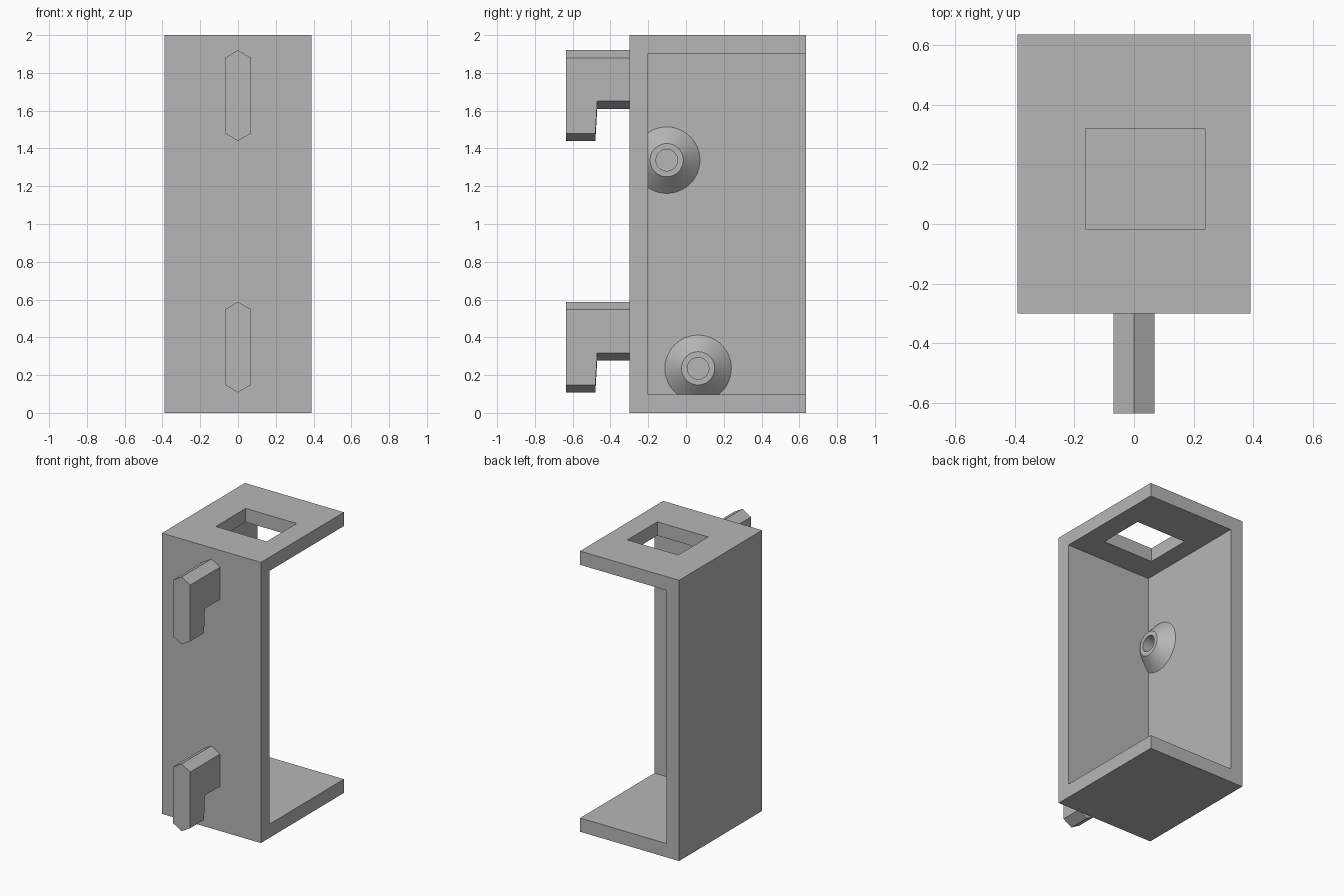
import bpy
import bmesh
import math

cube = bpy.data.objects.get("Cube")
if cube:
    bpy.data.objects.remove(cube, do_unlink=True)

# One plain grey for everything
grey = bpy.data.materials.new("plain grey")
grey.use_nodes = True
colour = (0.47, 0.47, 0.47, 1)
grey.diffuse_color = colour
grey.node_tree.nodes["Principled BSDF"].inputs["Base Color"].default_value = colour

# Main sizes
HALF_X, FRONT, BACK, HEIGHT, WALL = 0.39, -0.3, 0.635, 2.0, 0.098


def make_object(name, bm):
    bmesh.ops.recalc_face_normals(bm, faces=bm.faces)
    mesh = bpy.data.meshes.new(name)
    bm.to_mesh(mesh)
    bm.free()
    mesh.materials.append(grey)
    obj = bpy.data.objects.new(name, mesh)
    bpy.context.collection.objects.link(obj)
    return obj


def select_only(obj):
    bpy.ops.object.select_all(action='DESELECT')
    obj.select_set(True)
    bpy.context.view_layer.objects.active = obj


def box(name, low, high):
    bm = bmesh.new()
    bmesh.ops.create_cube(bm, size=1)
    for v in bm.verts:
        v.co = [a if c < 0 else b for c, a, b in zip(v.co, low, high)]
    return make_object(name, bm)


def cut(target, cutter):
    cutter.hide_render = True
    mod = target.modifiers.new("cut", 'BOOLEAN')
    mod.operation = 'DIFFERENCE'
    mod.solver = 'EXACT'
    mod.object = cutter
    select_only(target)
    bpy.ops.object.modifier_apply(modifier=mod.name)
    bpy.data.objects.remove(cutter, do_unlink=True)


def hook(name, top):
    # Side outline as (y, z below top); the outer ridges sit on the centre plane
    bevel, half = 0.04, 0.068
    outline = [(-0.635, 0, 1), (FRONT, 0, 1), (FRONT, -0.31, -1),
               (-0.47, -0.31, -1), (-0.48, -0.48, -1), (-0.635, -0.48, -1)]
    bm = bmesh.new()
    rings = []
    for x in (-half, 0, half):
        inset = bevel if x else 0
        rings.append([bm.verts.new((x, y, top + z - side * inset))
                      for y, z, side in outline])
    bm.faces.new(rings[0])
    bm.faces.new(rings[2])
    count = len(outline)
    for a, b in zip(rings, rings[1:]):
        for i in range(count):
            j = (i + 1) % count
            bm.faces.new((a[i], a[j], b[j], b[i]))
    return make_object(name, bm)


def screw_boss(name, y, z):
    # Revolved profile (radius, height): cone flank, flat rim, blind hole
    profile = [(0.176, 0), (0.088, 0.082), (0.057, 0.082), (0.057, 0.001)]
    sides = 48
    base = -HALF_X + WALL
    bm = bmesh.new()
    rings = []
    for r, h in profile:
        rings.append([bm.verts.new((base + h,
                                    y + r * math.cos(math.tau * i / sides),
                                    z + r * math.sin(math.tau * i / sides)))
                      for i in range(sides)])
    for a, b in zip(rings, rings[1:]):
        for i in range(sides):
            j = (i + 1) % sides
            bm.faces.new((a[i], a[j], b[j], b[i]))
    bm.faces.new(rings[0])
    bm.faces.new(rings[-1])
    obj = make_object(name, bm)
    select_only(obj)
    bpy.ops.object.shade_smooth_by_angle(angle=math.radians(30))
    return obj


# Bracket body, open at the back and on the +x side
body = box("bracket_body", (-HALF_X, FRONT, 0), (HALF_X, BACK, HEIGHT))
cut(body, box("inside_cutter", (-HALF_X + WALL, FRONT + WALL, WALL),
              (1, 1, HEIGHT - WALL)))

# Rectangular opening in the top plate
cut(body, box("opening_cutter", (-0.163, -0.017, 1.5), (0.238, 0.32, 2.5)))

# Hanging hooks on the front
hook("upper_hook", 1.92)
hook("lower_hook", 0.588)

# Conical screw bosses on the inner side wall
screw_boss("upper_screw_boss", -0.102, 1.338)
screw_boss("lower_screw_boss", 0.064, 0.236)
